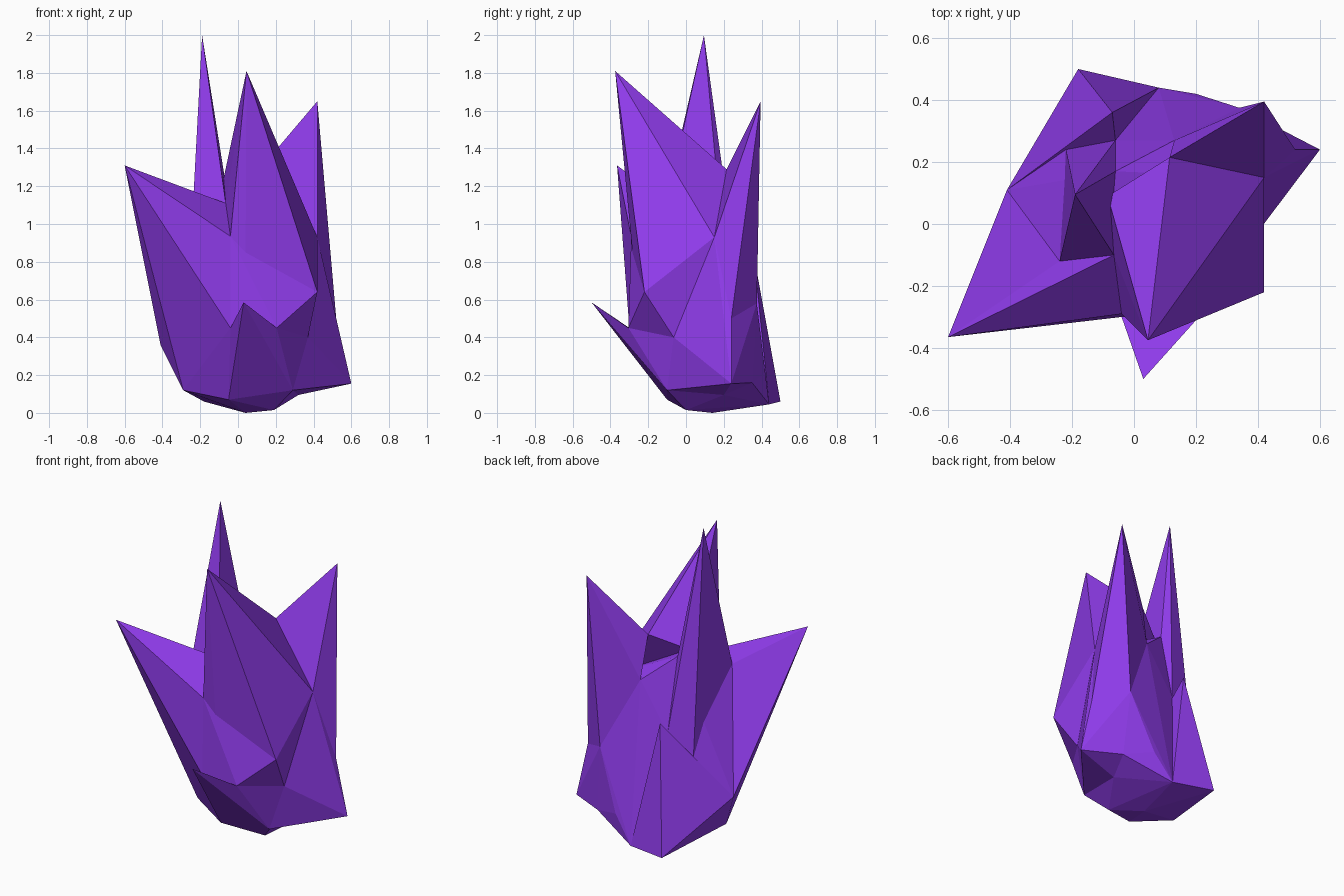
import bpy, bmesh
from mathutils import Vector

if "Cube" in bpy.data.objects:
    bpy.data.objects.remove(bpy.data.objects["Cube"])

purple = bpy.data.materials.new("purple_crystal")
purple.diffuse_color = (0.28, 0.045, 0.84, 1)
purple.use_nodes = True
purple.node_tree.nodes["Principled BSDF"].inputs["Base Color"].default_value = purple.diffuse_color

# Underside corners, from front round to back
base = dict(v=(-.05, -.1, .07), w=(.29, -.1, .12), x=(.19, 0, .015), y=(.04, .14, 0),
            u=(-.29, .01, .12), U=(.32, .2, .095), A=(.375, .35, .16),
            P=(.08, .44, .045), Q=(.2, .42, .21))
# Valleys at waist height
waist = dict(D=(-.04, -.3, .45), E=(.205, -.305, .45), C=(.37, -.065, .40), B=(.52, .24, .5),
             h=(.42, -.22, .64), r=(.34, .375, .58), q=(-.06, .27, .73), o=(-.22, .24, .61),
             t=(-.41, .11, .36))
# Valleys between the tall spikes
upper = dict(i=(.42, .15, .93), j=(.115, .215, 1.29), k=(-.04, -.29, .935), l=(.04, -.28, .815),
             m=(-.24, -.12, 1.07), n=(-.065, -.1, 1.11), s=(.13, .27, 1.02),
             W=(-.085, .09, 1.2), X=(-.06, .17, 1.18))
corners = {**base, **waist, **upper}


def shard(name, roots, *tips):
    """Flat-faced crystal: hull of shared corners and its own tips."""
    bm = bmesh.new()
    for co in [corners[c] for c in roots] + list(tips):
        bm.verts.new(Vector(co))
    res = bmesh.ops.convex_hull(bm, input=bm.verts[:])
    loose = {g for g in res["geom_interior"] + res["geom_unused"]
             if isinstance(g, bmesh.types.BMVert)}
    bmesh.ops.delete(bm, geom=list(loose), context="VERTS")
    bmesh.ops.recalc_face_normals(bm, faces=bm.faces[:])
    me = bpy.data.meshes.new(name)
    bm.to_mesh(me)
    bm.free()
    me.materials.append(purple)
    bpy.context.collection.objects.link(bpy.data.objects.new(name, me))


# Solid middle that all spikes grow from
shard("core", "vwxyuUAPQDECtoqrsnWXiklm")
# Shoulder under the front spike
shard("front_shoulder", "hlECikD")
# Tall spikes
shard("tallest_spike", "mnWXqo", (-.19, .095, 2.0))
shard("front_spike", "hijWnlk", (.045, -.375, 1.81))
shard("right_back_spike", "ijsrB", (.42, .395, 1.65))
shard("left_spike", "mnkDvut", (-.6, -.365, 1.31))
# Short spikes around the foot
shard("front_thorn", "DEvw", (.03, -.5, .585))
shard("right_thorn", "BCwUAri", (.6, .24, .155))
shard("back_shard", "oqtuyPv", (-.07, .36, .83), (-.18, .5, .06))
